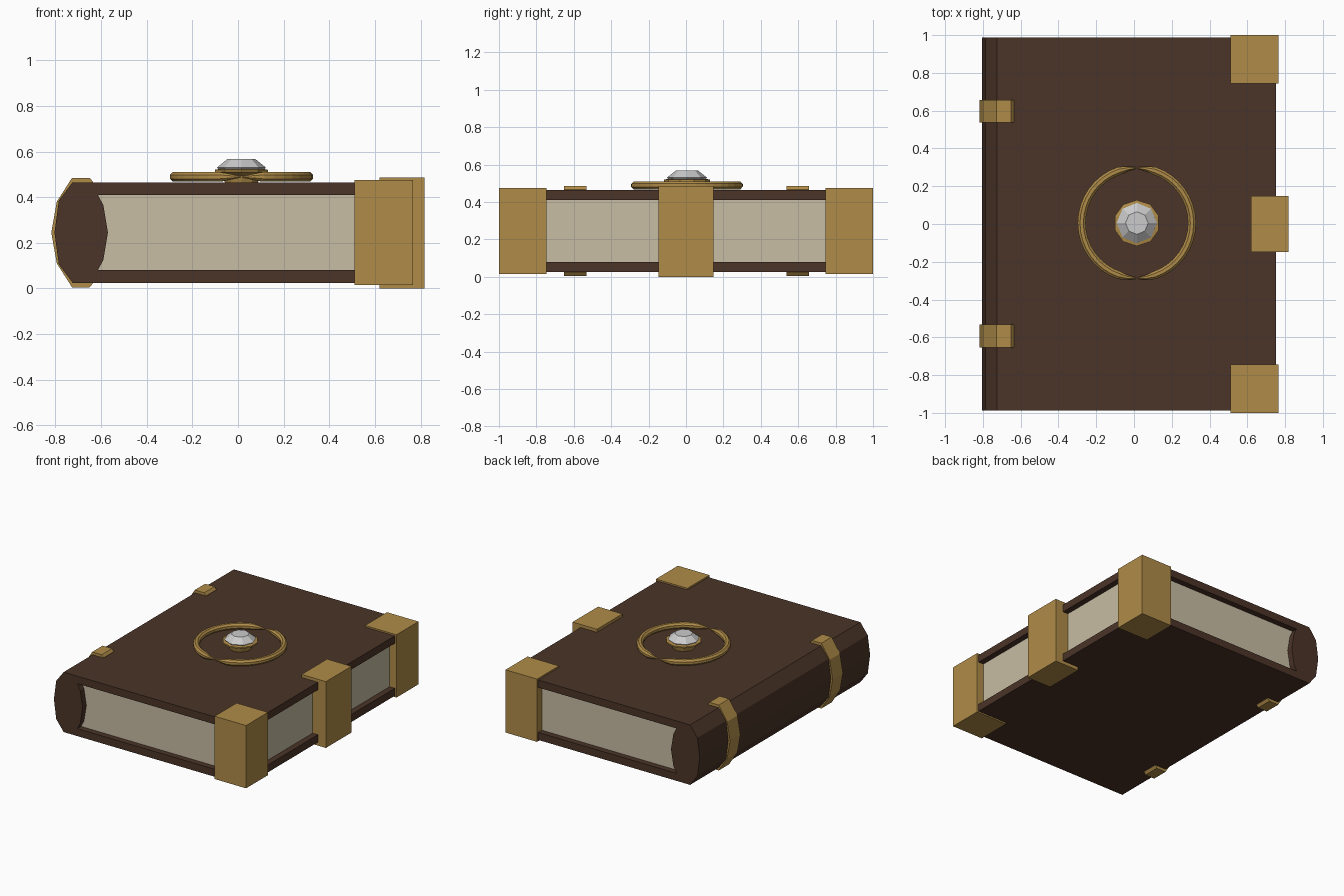
import bpy, bmesh, math

if "Cube" in bpy.data.objects:
    bpy.data.objects.remove(bpy.data.objects["Cube"])


def material(name, rgb):
    m = bpy.data.materials.new(name)
    m.diffuse_color = (*rgb, 1)
    m.use_nodes = True
    m.node_tree.nodes["Principled BSDF"].inputs["Base Color"].default_value = m.diffuse_color
    return m


LEATHER = material("leather", (0.07, 0.034, 0.021))
BRASS = material("brass", (0.434, 0.262, 0.065))
PAPER = material("paper", (0.58, 0.51, 0.37))
MID_Z = 0.245
CX, CY = 0.015, 0.005        # medallion centre


def finish(name, bm, mat):
    bmesh.ops.recalc_face_normals(bm, faces=bm.faces)
    me = bpy.data.meshes.new(name)
    bm.to_mesh(me)
    bm.free()
    ob = bpy.data.objects.new(name, me)
    bpy.context.collection.objects.link(ob)
    if mat:
        me.materials.append(mat)
    return ob


def extrude_y(name, profile, y0, y1, mat):
    """Closed x-z profile extruded along y."""
    bm = bmesh.new()
    face = bm.faces.new([bm.verts.new((x, y0, z)) for x, z in profile])
    ext = bmesh.ops.extrude_face_region(bm, geom=[face])["geom"]
    bmesh.ops.translate(bm, vec=(0, y1 - y0, 0),
                        verts=[v for v in ext if isinstance(v, bmesh.types.BMVert)])
    return finish(name, bm, mat)


def box(name, x, y, z, mat):
    return extrude_y(name, [(x[0], z[0]), (x[1], z[0]), (x[1], z[1]), (x[0], z[1])],
                     y[0], y[1], mat)


def lathe(name, profile, sides, mat, turn=0.0):
    """Faceted solid of revolution around the medallion axis."""
    bm = bmesh.new()
    rings = []
    for r, z in profile:
        angles = [turn + 2 * math.pi * i / sides for i in range(sides)]
        rings.append([bm.verts.new((CX + r * math.cos(a), CY + r * math.sin(a), z))
                      for a in angles])
    for low, high in zip(rings, rings[1:]):
        for i in range(sides):
            j = (i + 1) % sides
            bm.faces.new((low[i], low[j], high[j], high[i]))
    bm.faces.new(rings[0])
    bm.faces.new(rings[-1])
    return finish(name, bm, mat)


def mirror_z(half):
    """Complete an upper half profile, last point lying on the middle height."""
    return half + [(x, 2 * MID_Z - z) for x, z in reversed(half[:-1])]


# Cover boards
box("top_cover", (-0.725, 0.753), (-0.988, 0.988), (0.41, 0.465), LEATHER)
box("bottom_cover", (-0.725, 0.753), (-0.988, 0.988), (0.025, 0.08), LEATHER)

# Rounded spine and hollow-ended page block
outer = [(-0.725, 0.465), (-0.785, 0.385), (-0.804, MID_Z)]
inner = [(-0.614, 0.41), (-0.59, 0.365), (-0.57, MID_Z)]
extrude_y("spine", mirror_z(outer) + [(-0.614, 0.025)] + mirror_z(inner)[::-1]
          + [(-0.614, 0.465)], -0.988, 0.988, LEATHER)
extrude_y("pages", mirror_z(inner) + [(0.71, 0.08), (0.71, 0.41)], -0.945, 0.945, PAPER)

# Brass bands wrapped around the spine
band_out = [(-0.635, 0.467), (-0.65, 0.485), (-0.727, 0.485), (-0.794, 0.38), (-0.818, MID_Z)]
band_in = [(-0.635, 0.46), (-0.725, 0.46), (-0.78, 0.383), (-0.80, MID_Z)]
for side, y in (("front", -0.593), ("back", 0.597)):
    extrude_y(side + "_spine_band", mirror_z(band_out) + mirror_z(band_in)[::-1],
              y - 0.06, y + 0.06, BRASS)

# Brass corners and clasp
box("front_corner", (0.51, 0.766), (-1.0, -0.745), (0.015, 0.476), BRASS)
box("back_corner", (0.51, 0.766), (0.745, 1.0), (0.015, 0.476), BRASS)
box("clasp", (0.62, 0.818), (-0.148, 0.148), (0.0, 0.487), BRASS)

# Ring made of two half hoops with tapered tips
for name, s in (("right_half_ring", 1), ("left_half_ring", -1)):
    bm = bmesh.new()
    steps, tube, loops = 20, 8, []
    for i in range(steps + 1):
        a = math.radians(-89 + 178 * i / steps)
        r = 0.023 * min(1.0, 0.2 + 0.4 * min(i, steps - i))
        ring = []
        for k in range(tube):
            t = 2 * math.pi * (k + 0.5) / tube
            d = 0.292 + r * math.cos(t)
            ring.append(bm.verts.new((CX + s * d * math.cos(a), CY + d * math.sin(a),
                                      0.489 + r * math.sin(t))))
        loops.append(ring)
    for p, q in zip(loops, loops[1:]):
        for k in range(tube):
            n = (k + 1) % tube
            bm.faces.new((p[k], p[n], q[n], q[k]))
    bm.faces.new(loops[0])
    bm.faces.new(loops[-1])
    finish(name, bm, BRASS)

# Gem and its setting
lathe("gem_setting", [(0.075, 0.46), (0.085, 0.495), (0.122, 0.51), (0.122, 0.52),
                      (0.10, 0.524)], 10, BRASS, math.pi / 10)
lathe("gem", [(0.095, 0.515), (0.107, 0.53), (0.06, 0.568)], 8, None)
